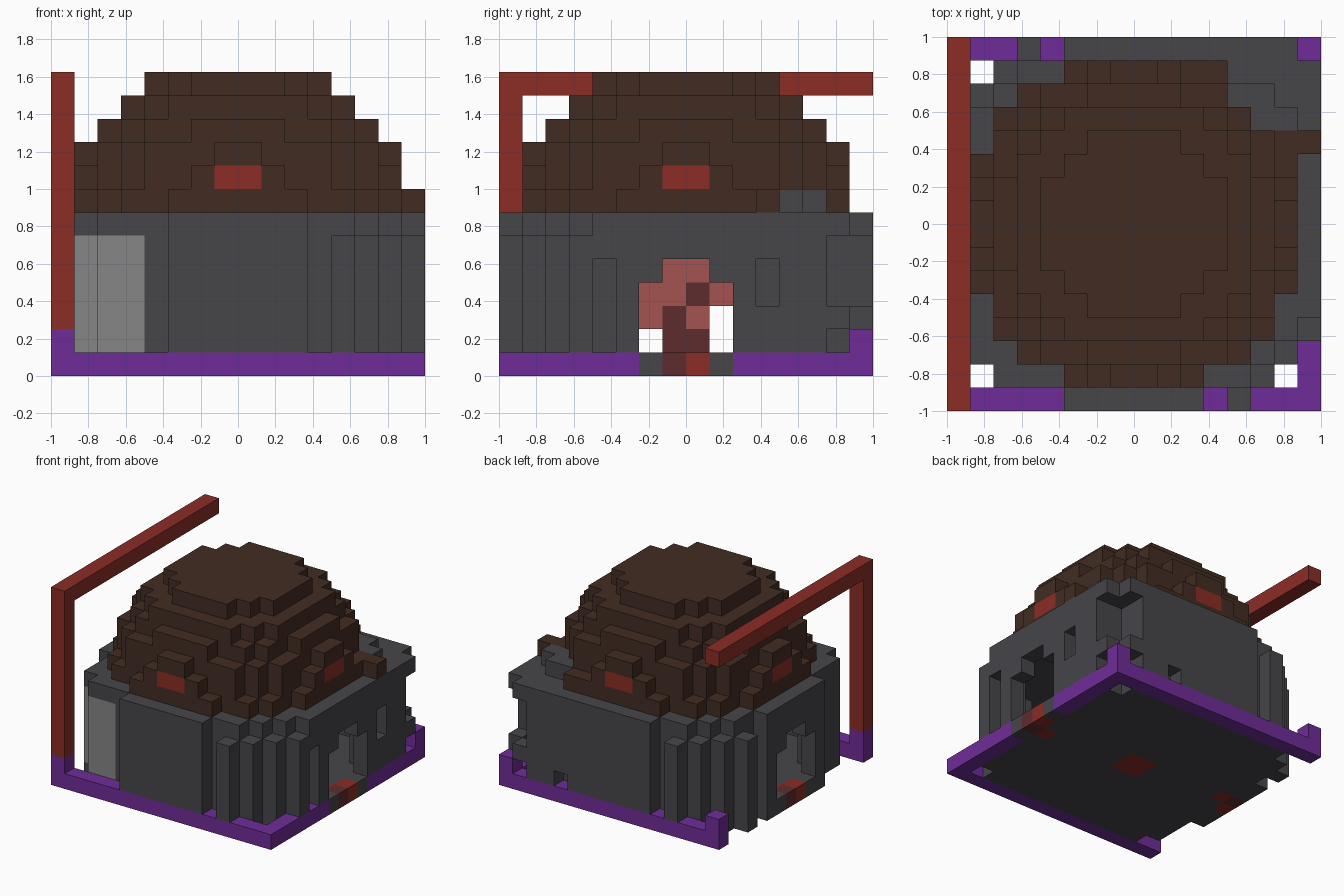
import bpy, bmesh
from mathutils import Vector

cube = bpy.data.objects.get("Cube")
if cube:
    bpy.data.objects.remove(cube)

N, S = 16, 0.125


def srgb(h):
    out = []
    for i in (0, 2, 4):
        c = int(h[i:i + 2], 16) / 255
        out.append(c / 12.92 if c < 0.04 else ((c + 0.055) / 1.055) ** 2.4)
    return (*out, 1)


def material(name, h):
    m = bpy.data.materials.new(name)
    m.use_nodes = True
    m.diffuse_color = srgb(h)
    m.node_tree.nodes["Principled BSDF"].inputs["Base Color"].default_value = srgb(h)
    return m


stone = material("dark stone", "46464a")
pale = material("pale stone", "868686")
brown = material("dome brown", "422c22")
red = material("red", "8c2d25")
purple = material("purple", "702c98")
pink = material("dusty pink", "a35451")
maroon = material("maroon", "5f2c2e")


def box(x0, x1, y0, y1, z0, z1):
    """All cells in an inclusive range."""
    return {(x, y, z) for x in range(x0, x1 + 1)
            for y in range(y0, y1 + 1) for z in range(z0, z1 + 1)}


def disc(limit, z):
    return {(x, y, z) for x in range(N) for y in range(N)
            if (x - 7.5) ** 2 + (y - 7.5) ** 2 < limit}


def column(x, y, z0, z1):
    return box(x, x, y, y, z0, z1)


# Round floor and hollow wall, with flat roof
plan = {(x, y) for x, y, z in disc(64.6, 0)}
inner = {(x, y) for x, y in plan
         if all(p in plan for p in ((x - 1, y), (x + 1, y), (x, y - 1), (x, y + 1)))}
floor = {(x, y, 0) for x, y in plan}
wall = {(x, y, z) for x, y in plan - inner for z in range(1, 6)}
wall |= {(x, y, 6) for x, y in plan}

# Diagonal buttresses at the corners
pillars = set()
for k in range(4):
    spots = [(12 + k, k), (3 - k, 15 - k), (15 - k, 12 + k)]
    if k in (1, 2):
        spots.append((3 - k, k))
    for x, y in spots:
        pillars |= column(x, y, 1, 5)
        floor.add((x, y, 0))

# Overhanging eaves and thick rear corner
eaves = {(2, 1, 6), (1, 2, 6)} | column(15, 4, 5, 6)
eaves |= box(11, 15, 11, 15, 6, 6) - {(15, 15, 6)}
corner = box(15, 15, 11, 13, 1, 5) | box(11, 13, 15, 15, 1, 5)
corner |= column(15, 14, 2, 2) | column(14, 15, 2, 2)
corner -= column(15, 11, 3, 4) | {(11, 15, 1)}
raised = {(12, 13, 7), (13, 12, 7), (13, 13, 7), (14, 12, 7)}

# Arched doorways on both sides
doors = box(0, 0, 6, 9, 1, 3) | box(0, 0, 7, 8, 4, 4)
doors |= {(15 - x, y, z) for x, y, z in doors}
wall -= doors

# Stepped dome
dome = set()
for i, limit in enumerate((51, 46, 43, 36, 27, 16)):
    dome |= disc(limit, 7 + i)
dome |= box(14, 15, 11, 11, 7, 7) | {(11, 14, 7)}
dome -= raised
windows = set()
for a in (7, 8):
    windows |= {(a, 1, 8), (a, 14, 8), (1, a, 8), (14, a, 8)}
dome -= windows

# Red floor marks
carpet = box(7, 8, 7, 8, 0, 0) | {(15, 8, 0), (14, 7, 0), (0, 7, 0), (1, 8, 0)}
dark_mark = {(15, 7, 0), (0, 8, 0)}

# Base border and corner stubs
border = box(0, 15, 0, 0, 0, 0) | box(0, 15, 15, 15, 0, 0)
border |= box(15, 15, 0, 5, 0, 0) | box(15, 15, 10, 15, 0, 0)
border |= {(0, 0, 1), (0, 15, 1), (15, 15, 1)}
floor -= border | carpet | dark_mark

# Pole and long overhead beam
pole = column(0, 0, 2, 11)
beam = box(0, 0, 0, 15, 12, 12)

# Ragged curtain across the middle of the passage
curtain = box(7, 7, 6, 9, 1, 3) | box(7, 7, 7, 8, 4, 4)
curtain -= {(7, 6, 1)} | column(7, 9, 1, 2)
curtain_dark = column(7, 7, 1, 2) | {(7, 8, 1), (7, 8, 3)}
curtain -= curtain_dark

parts = [
    ("floor", floor, stone), ("round_wall", wall, stone),
    ("corner_pillars", pillars, stone), ("eaves", eaves, stone),
    ("rear_corner_wall", corner, stone), ("raised_roof_blocks", raised, stone),
    ("dome", dome, brown), ("dome_windows", windows, red),
    ("floor_marks", carpet, red), ("dark_floor_marks", dark_mark, maroon),
    ("base_border", border, purple), ("pole", pole, red), ("beam", beam, red),
    ("curtain", curtain, pink), ("curtain_folds", curtain_dark, maroon),
]
solid = set().union(*(cells for _, cells, _ in parts))
pale_front = box(1, 3, 1, 2, 1, 5)


def build(name, cells, mat):
    """Make the exposed faces of a set of cells."""
    bm = bmesh.new()
    for c in sorted(cells):
        for axis in range(3):
            for side in (-1, 1):
                n = [0, 0, 0]
                n[axis] = side
                if tuple(a + b for a, b in zip(c, n)) in solid:
                    continue
                n = Vector(n)
                u = Vector((n.y, n.z, n.x))
                v = n.cross(u)
                mid = Vector(c) + Vector((0.5, 0.5, 0.5)) + n / 2
                quad = [mid + (u * a + v * b) / 2
                        for a, b in ((-1, -1), (1, -1), (1, 1), (-1, 1))]
                f = bm.faces.new([bm.verts.new((p - Vector((8, 8, 0))) * S) for p in quad])
                # Pale panel on the front of one corner
                if c in pale_front and n.y < 0 and mat == stone:
                    f.material_index = 1
    bmesh.ops.remove_doubles(bm, verts=bm.verts, dist=0.001)
    bmesh.ops.dissolve_limit(bm, angle_limit=0.01, verts=bm.verts, edges=bm.edges,
                             delimit={'MATERIAL'})
    mesh = bpy.data.meshes.new(name)
    bm.to_mesh(mesh)
    bm.free()
    mesh.materials.append(mat)
    if mat == stone:
        mesh.materials.append(pale)
    bpy.context.collection.objects.link(bpy.data.objects.new(name, mesh))


for name, cells, mat in parts:
    build(name, cells, mat)
